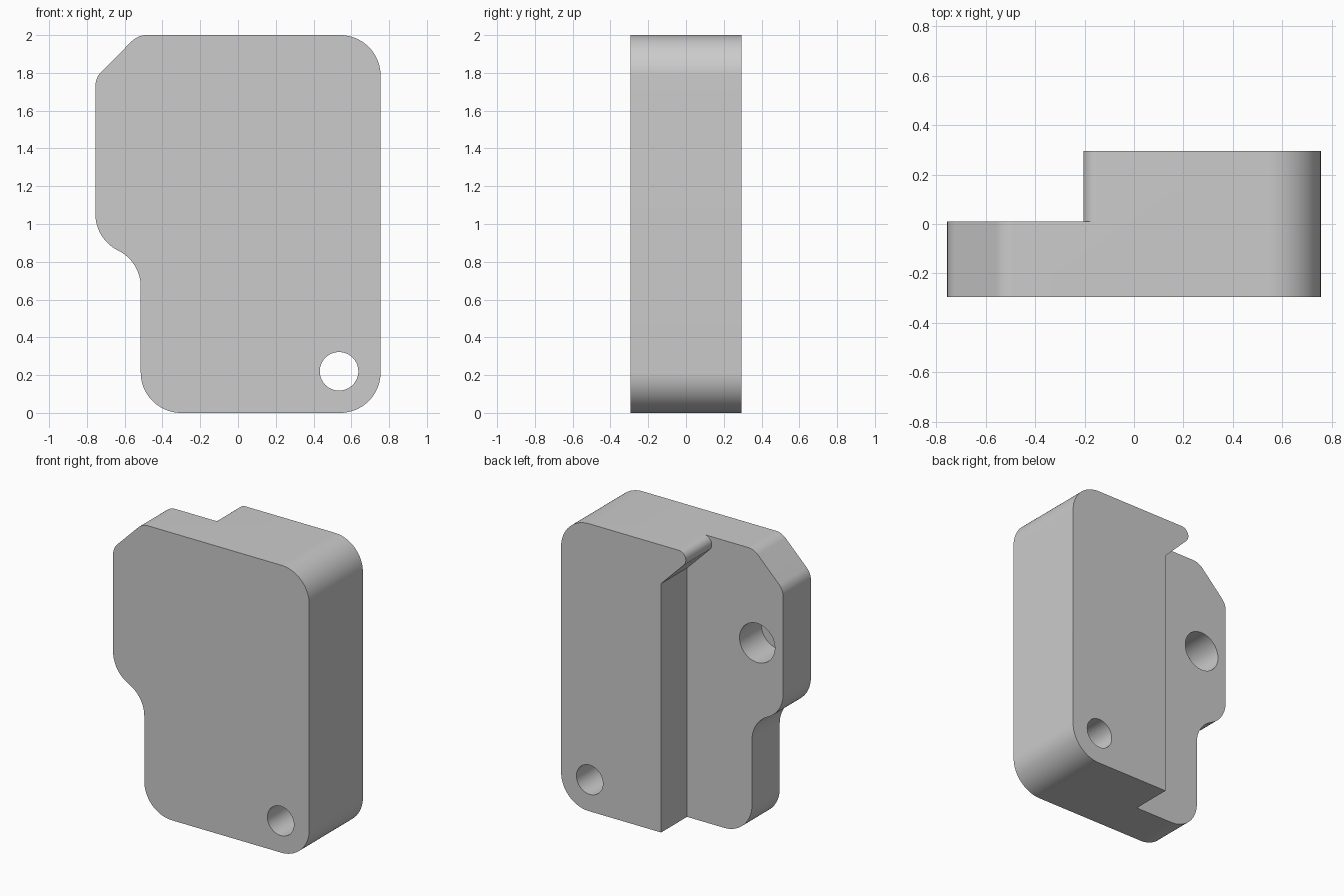
import bpy
import bmesh
import math
from mathutils import Vector

cube = bpy.data.objects.get("Cube")
if cube:
    bpy.data.objects.remove(cube, do_unlink=True)

FRONT, STEP, BACK = -0.295, 0.01, 0.295
ROUND = 0.214

grey = bpy.data.materials.new("light grey")
grey.use_nodes = True
colour = (0.6, 0.6, 0.6, 1)
grey.diffuse_color = colour
grey.node_tree.nodes["Principled BSDF"].inputs["Base Color"].default_value = colour


def rounded(corners, steps=20):
    """Turn (x, z, radius) corners into an outline with filleted corners."""
    outline = []
    for i, (x, z, r) in enumerate(corners):
        p = Vector((x, z))
        if r == 0:
            outline.append(p)
            continue
        a = (Vector(corners[i - 1][:2]) - p).normalized()
        b = (Vector(corners[(i + 1) % len(corners)][:2]) - p).normalized()
        half = a.angle(b) / 2
        centre = p + (a + b).normalized() * r / math.sin(half)
        start = p + a * r / math.tan(half) - centre
        end = p + b * r / math.tan(half) - centre
        sweep = math.pi - 2 * half
        for k in range(steps + 1):
            t = k / steps
            spoke = (start * math.sin((1 - t) * sweep) + end * math.sin(t * sweep)) / math.sin(sweep)
            outline.append(centre + spoke)
    return outline


def circle(x, z, r, sides=64):
    return [Vector((x + r * math.cos(math.tau * i / sides), z + r * math.sin(math.tau * i / sides)))
            for i in range(sides)]


def prism(name, outline, y0, y1):
    """Extrude an x-z outline along y."""
    bm = bmesh.new()
    face = bm.faces.new([bm.verts.new((p.x, y0, p.y)) for p in outline])
    side = bmesh.ops.extrude_face_region(bm, geom=[face])["geom"]
    moved = [v for v in side if isinstance(v, bmesh.types.BMVert)]
    bmesh.ops.translate(bm, verts=moved, vec=(0, y1 - y0, 0))
    bmesh.ops.recalc_face_normals(bm, faces=bm.faces)
    mesh = bpy.data.meshes.new(name)
    bm.to_mesh(mesh)
    bm.free()
    mesh.materials.append(grey)
    obj = bpy.data.objects.new(name, mesh)
    bpy.context.collection.objects.link(obj)
    return obj


# Full-depth block with rounded corners, a bevelled corner and an S-shaped waist
block = prism("clamp_block", rounded([
    (0.755, 0, ROUND), (0.755, 2, ROUND),
    (-0.53, 2, 0.11), (-0.755, 1.775, 0.11),
    (-0.755, 0.919, ROUND), (-0.515, 0.801, ROUND),
    (-0.515, 0, ROUND)]), FRONT, BACK)

# Rear rebate that leaves a thin flange and a rounded hook at the top
hook = Vector((-0.15, 1.945))
nose = [hook + 0.055 * Vector((math.cos(a), math.sin(a)))
        for a in (math.radians(225 - 135 * k / 20) for k in range(21))]
rebate = ([Vector((-0.015, -0.2)), Vector((-0.015, 1.732))] + nose +
          [Vector((-0.15, 2.2)), Vector((-1, 2.2)), Vector((-1, -0.2))])

# Rebate, through hole and blind hole are cut in turn
cutters = [
    prism("rebate_cutter", rebate, STEP, BACK + 0.2),
    prism("through_hole_cutter", circle(0.535, 0.22, 0.102), FRONT - 0.1, BACK + 0.1),
    prism("blind_hole_cutter", circle(-0.555, 1.355, 0.136), STEP - 0.24, STEP + 0.1),
]
bpy.ops.object.select_all(action="DESELECT")
block.select_set(True)
bpy.context.view_layer.objects.active = block
for cutter in cutters:
    cutter.hide_render = True
    cut = block.modifiers.new(cutter.name, "BOOLEAN")
    cut.operation = "DIFFERENCE"
    cut.solver = "EXACT"
    cut.object = cutter
    bpy.ops.object.modifier_apply(modifier=cut.name)
    bpy.data.objects.remove(cutter, do_unlink=True)

bpy.ops.object.shade_smooth_by_angle(angle=math.radians(30))
